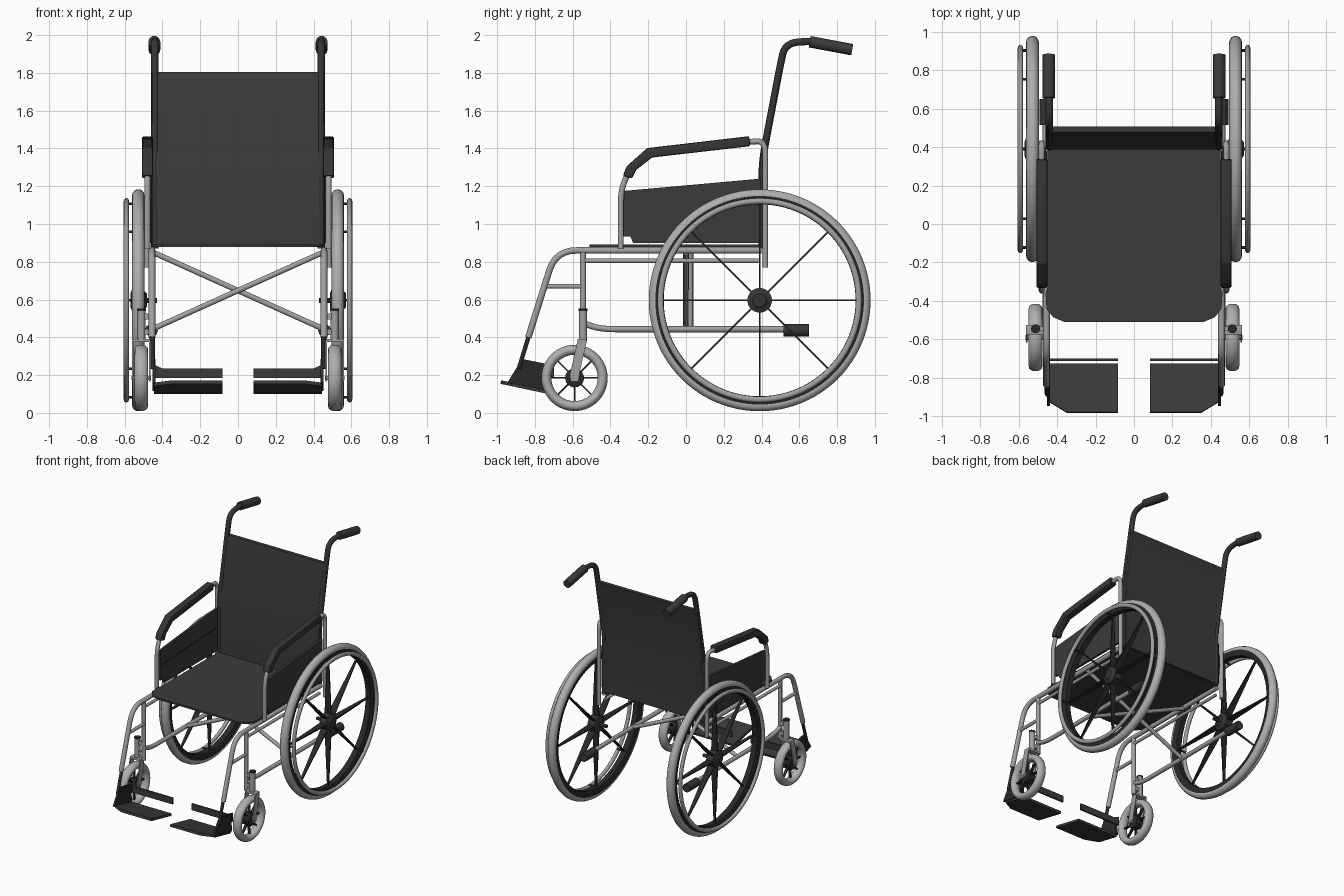
import bpy, bmesh, math
from mathutils import Vector

if "Cube" in bpy.data.objects:
    bpy.data.objects.remove(bpy.data.objects["Cube"])

def material(name, c):
    m = bpy.data.materials.new(name)
    m.diffuse_color = (*c, 1)
    m.use_nodes = True
    m.node_tree.nodes["Principled BSDF"].inputs["Base Color"].default_value = m.diffuse_color
    return m

STEEL = material("grey steel", (0.36, 0.36, 0.355))
TYRE = material("light grey rubber", (0.42, 0.43, 0.42))
FABRIC = material("dark grey fabric", (0.043, 0.043, 0.043))
BLACK = material("black plastic", (0.022, 0.022, 0.022))
PAD = material("dark padding", (0.036, 0.036, 0.037))

def finish(ob, mat, angle=35):
    ob.data.materials.clear()
    ob.data.materials.append(mat)
    bpy.ops.object.select_all(action='DESELECT')
    ob.select_set(True)
    bpy.context.view_layer.objects.active = ob
    bpy.ops.object.shade_smooth_by_angle(angle=math.radians(angle))
    return ob

def from_bmesh(name, bm, mat):
    bmesh.ops.recalc_face_normals(bm, faces=bm.faces)
    me = bpy.data.meshes.new(name)
    bm.to_mesh(me)
    bm.free()
    ob = bpy.data.objects.new(name, me)
    bpy.context.collection.objects.link(ob)
    return finish(ob, mat)

def fillet(pts, d):
    """Round the inner corners of a path."""
    pts = [Vector(p) for p in pts]
    out = [pts[0]]
    for a, b, c in zip(pts, pts[1:], pts[2:]):
        p = b + (a - b).normalized() * min(d, (a - b).length * .48)
        q = b + (c - b).normalized() * min(d, (c - b).length * .48)
        for i in range(7):
            t = i / 6
            out.append(p * (1 - t) ** 2 + b * 2 * t * (1 - t) + q * t * t)
    return out + [pts[-1]]

def tube(name, pts, r, mat, d=0.06):
    cu = bpy.data.curves.new(name, 'CURVE')
    cu.dimensions = '3D'
    cu.bevel_depth, cu.bevel_resolution, cu.use_fill_caps = r, 3, True
    path = fillet(pts, d)
    sp = cu.splines.new('POLY')
    sp.points.add(len(path) - 1)
    for p, v in zip(sp.points, path):
        p.co = (*v, 1)
    ob = bpy.data.objects.new(name, cu)
    bpy.context.collection.objects.link(ob)
    bpy.ops.object.select_all(action='DESELECT')
    ob.select_set(True)
    bpy.context.view_layer.objects.active = ob
    bpy.ops.object.convert(target='MESH')
    return finish(bpy.context.object, mat, 45)

def slab(name, pts, offset, mat, bevel=0.0):
    """Flat outline pushed along an offset."""
    bm = bmesh.new()
    f = bm.faces.new([bm.verts.new(p) for p in pts])
    ext = bmesh.ops.extrude_face_region(bm, geom=[f])
    bmesh.ops.translate(bm, vec=offset, verts=[v for v in ext['geom'] if isinstance(v, bmesh.types.BMVert)])
    if bevel:
        bmesh.ops.bevel(bm, geom=bm.edges[:], offset=bevel, segments=2, affect='EDGES', profile=0.5)
    return from_bmesh(name, bm, mat)

def box(name, c, s, mat, bevel=0.0):
    x, y, z = (c[i] - s[i] / 2 for i in range(3))
    return slab(name, [(x, y, z), (x + s[0], y, z), (x + s[0], y + s[1], z), (x, y + s[1], z)],
                (0, 0, s[2]), mat, bevel)

def lathe(name, centre, profile, mat, n=72):
    """Revolve a closed (x, radius) profile about the x axis."""
    bm = bmesh.new()
    rings = []
    for i in range(n):
        a = 2 * math.pi * i / n
        rings.append([bm.verts.new((centre[0] + x, centre[1] + r * math.cos(a), centre[2] + r * math.sin(a)))
                      for x, r in profile])
    k = len(profile)
    for i in range(n):
        for j in range(k):
            bm.faces.new((rings[i][j], rings[i][(j + 1) % k], rings[(i + 1) % n][(j + 1) % k], rings[(i + 1) % n][j]))
    return from_bmesh(name, bm, mat)

def oval(r, rx, rr, n=14):
    return [(rx * math.cos(2 * math.pi * i / n), r + rr * math.sin(2 * math.pi * i / n)) for i in range(n)]

def spokes(name, c, n, r0, r1, w0, w1, t, mat):
    """Thin blades, deep at the hub and narrow at the rim."""
    bm = bmesh.new()
    for i in range(n):
        a = 2 * math.pi * i / n
        u, v = Vector((0, math.cos(a), math.sin(a))), Vector((0, -math.sin(a), math.cos(a)))
        q = [[bm.verts.new(Vector(c) + u * r + v * (sv * t) + Vector((sx * w, 0, 0)))
              for sx, sv in ((-1, -1), (1, -1), (1, 1), (-1, 1))] for r, w in ((r0, w0), (r1, w1))]
        for j in range(4):
            bm.faces.new((q[0][j], q[0][(j + 1) % 4], q[1][(j + 1) % 4], q[1][j]))
        bm.faces.new(q[0])
        bm.faces.new(q[1])
    return from_bmesh(name, bm, mat)

for s, side in ((-1, "left"), (1, "right")):
    def P(x, *yz):
        return [(s * x, y, z) for y, z in yz]
    def N(n):
        return side + "_" + n

    # rear wheel
    c = (s * 0.528, 0.39, 0.596)
    lathe(N("rear_tyre"), c, oval(0.555, 0.033, 0.033), TYRE, 96)
    lathe(N("rear_rim"), c, [(-.022, .508), (.022, .508), (.034, .535), (.032, .556), (-.032, .556), (-.034, .535)], BLACK, 96)
    spokes(N("rear_spokes"), c, 8, 0.03, 0.515, 0.03, 0.007, 0.0045, BLACK)
    lathe(N("rear_hub"), c, [(-.04, .002), (-.04, .04), (-.03, .065), (.03, .065), (.035, .045), (.045, .035), (.045, .002)], PAD, 32)
    lathe(N("hand_rim"), (s * 0.591, 0.39, 0.596), oval(0.525, 0.014, 0.016, 12), STEEL, 96)
    for i in range(8):
        a = math.pi * i / 4
        y, z = 0.39 + .512 * math.cos(a), 0.596 + .512 * math.sin(a)
        tube(N("hand_rim_pin"), [(s * .54, y, z), (s * .59, y, z)], 0.007, BLACK)
    tube(N("axle"), [(s * .43, .39, .596), (s * .53, .39, .596)], 0.014, BLACK)

    # front caster wheel and fork
    c = (s * 0.512, -0.59, 0.185)
    lathe(N("caster_tyre"), c, oval(0.149, 0.036, 0.027), TYRE, 56)
    spokes(N("caster_spokes"), c, 8, 0.02, 0.128, 0.014, 0.008, 0.004, BLACK)
    lathe(N("caster_hub"), c, [(-.036, .002), (-.036, .03), (-.028, .05), (.028, .05), (.036, .03), (.036, .002)], BLACK, 24)
    tube(N("caster_axle"), [(s * .46, -.59, .185), (s * .564, -.59, .185)], 0.012, STEEL)
    for x in (0.464, 0.553):
        slab(N("caster_fork"), P(x, (-.61, .165), (-.57, .165), (-.562, .22), (-.525, .38), (-.575, .38), (-.615, .2)),
             (s * .008, 0, 0), STEEL)
    box(N("fork_crown"), (s * .5125, -.55, .383), (.098, .05, .018), STEEL, 0.004)
    tube(N("caster_stem"), P(.512, (-.545, .385), (-.545, .54)), 0.022, STEEL)
    tube(N("caster_stem_cap"), P(.512, (-.545, .54), (-.545, .552)), 0.024, BLACK)
    for z in (.43, .51):
        box(N("stem_bracket"), (s * .483, -.545, z), (.05, .025, .03), STEEL)

    # side frame
    tube(N("main_frame_tube"), P(.455, (-.835, .40), (-.69, .86), (.40, .86)), 0.018, STEEL, 0.11)
    tube(N("seat_rail"), P(.455, (-.54, .805), (.385, .805)), 0.012, STEEL)
    tube(N("front_upright"), P(.455, (-.545, .38), (-.545, .85)), 0.016, STEEL)
    tube(N("front_brace"), P(.455, (-.735, .67), (-.55, .67)), 0.013, STEEL)
    tube(N("lower_rail"), P(.458, (-.545, .475), (-.45, .443), (.53, .443)), 0.017, STEEL, 0.08)
    tube(N("rear_end_grip"), P(.458, (.515, .437), (.65, .437)), 0.034, PAD)

    # footrest
    tube(N("footrest_rod"), P(.452, (-.83, .415), (-.885, .235)), 0.012, BLACK)
    slab(N("footplate"), [(s * x, y, z) for x, y, z in
         ((.083, -.978, .172), (.35, -.978, .172), (.445, -.92, .16), (.445, -.725, .118), (.083, -.725, .118))],
         (0, -.004, -.018), FABRIC)
    slab(N("footrest_side_plate"), P(.437, (-.945, .16), (-.90, .235), (-.865, .285), (-.715, .255), (-.735, .235), (-.72, .115)),
         (s * .016, 0, 0), BLACK)
    slab(N("heel_bar"), [(s * .083, -.712, .185), (s * .445, -.712, .185), (s * .445, -.712, .255),
                         (s * .40, -.712, .235), (s * .083, -.712, .235)], (0, .014, 0), FABRIC)

    # armrest with side panel
    tube(N("armrest_tube"), P(.48, (-.345, .87), (-.345, 1.19), (-.28, 1.32), (-.2, 1.375), (.33, 1.435), (.42, 1.44), (.42, .77)),
         0.016, STEEL, 0.07)
    pad = [(-.335, 1.255), (-.315, 1.305), (-.205, 1.402), (.335, 1.465), (.34, 1.412), (-.18, 1.352), (-.265, 1.285), (-.285, 1.24)]
    slab(N("armrest_pad"), P(.45, *pad), (s * .058, 0, 0), PAD, 0.009)
    slab(N("side_panel"), P(.457, (-.33, 1.175), (.395, 1.24), (.395, .90), (-.28, .90), (-.295, .935), (-.33, .935)),
         (s * .018, 0, 0), FABRIC)
    slab(N("panel_seam"), P(.453, (-.32, 1.06), (.38, 1.09), (.38, 1.082), (-.32, 1.052)), (s * .004, 0, 0), BLACK)

    # push handle
    tube(N("back_post"), P(.44, (.402, .87), (.402, 1.33), (.497, 1.83), (.525, 1.96), (.68, 1.968)), 0.02, PAD, 0.1)
    tube(N("push_grip"), P(.443, (.655, 1.965), (.88, 1.923)), 0.032, FABRIC)

# crossed folding brace under the seat
for s, y in ((1, 0.0), (-1, 0.024)):
    tube("cross_brace", [(-s * .45, y, .445), (s * .45, y, .85)], 0.015, STEEL)

# seat
half = [(.45, .40), (.45, -.33), (.46, -.36), (.455, -.44), (.42, -.485), (.36, -.51)]
outline = half + [(-x, y) for x, y in reversed(half)]
slab("seat", [(x, y, .878) for x, y in outline], (0, 0, .014), FABRIC)

# backrest
back = [(.387, .88), (.387, 1.32), (.478, 1.805), (.508, 1.805), (.417, 1.32), (.417, .88)]
slab("backrest", [(-.454, y, z) for y, z in back], (.908, 0, 0), FABRIC)
